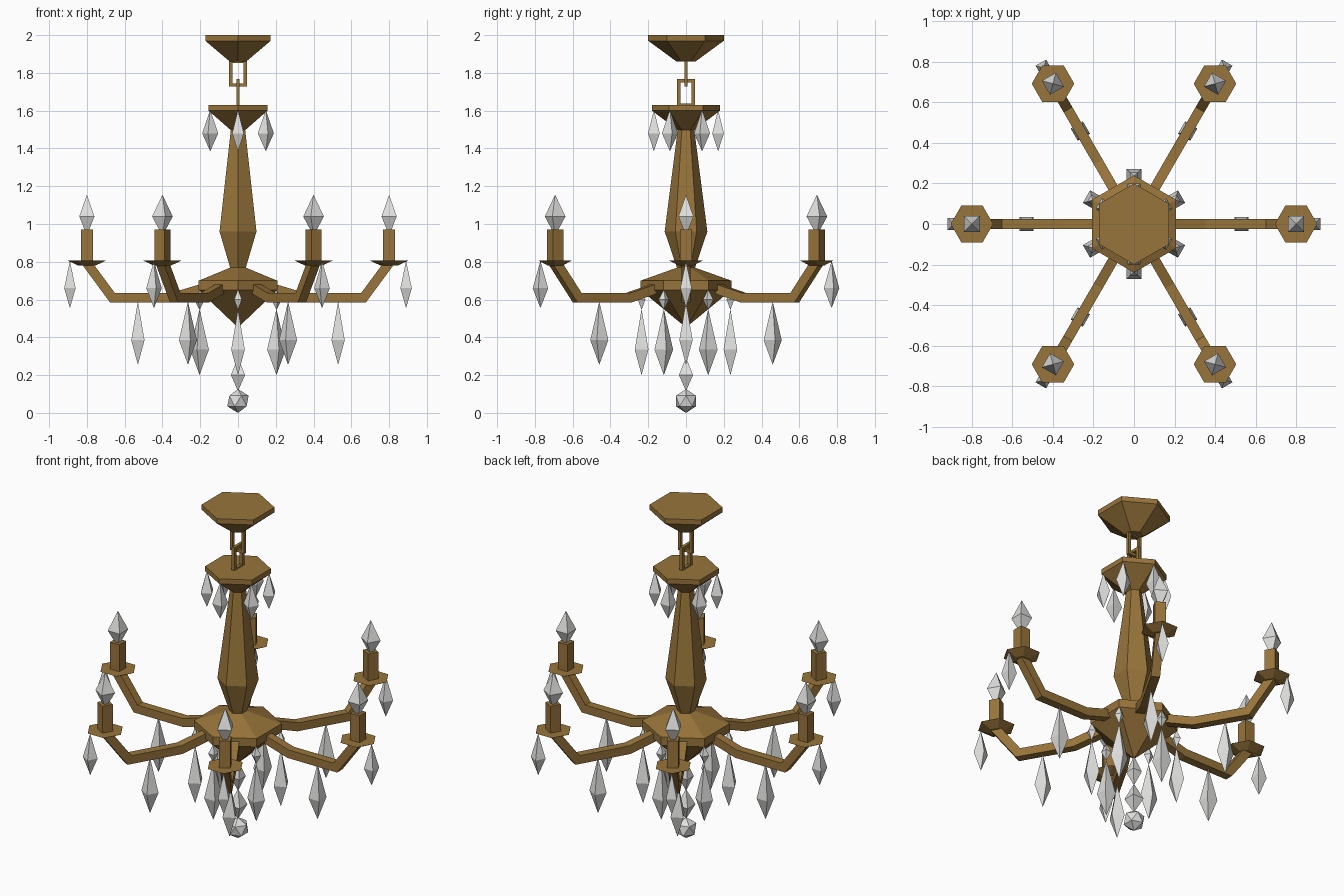
import bpy, bmesh, math
from mathutils import Vector, Matrix

if "Cube" in bpy.data.objects:
    bpy.data.objects.remove(bpy.data.objects["Cube"])


def material(name, rgb):
    m = bpy.data.materials.new(name)
    m.diffuse_color = (*rgb, 1)
    m.use_nodes = True
    m.node_tree.nodes["Principled BSDF"].inputs["Base Color"].default_value = m.diffuse_color
    return m


BRASS = material("aged_brass", (0.314, 0.176, 0.043))
GLASS = material("clear_crystal", (0.74, 0.74, 0.73))


def finish(name, bm, mat):
    bmesh.ops.recalc_face_normals(bm, faces=bm.faces)
    me = bpy.data.meshes.new(name)
    bm.to_mesh(me)
    bm.free()
    me.materials.append(mat)
    ob = bpy.data.objects.new(name, me)
    bpy.context.collection.objects.link(ob)
    return ob


def turned(name, profile, sides, mat, angle=0.0, radius=0.0, phase=0.0):
    """Faceted turned part from (r, z) points, set out at a polar position."""
    bm = bmesh.new()
    cx, cy = radius * math.cos(angle), radius * math.sin(angle)
    rings = []
    for r, z in profile:
        if r == 0:
            rings.append([bm.verts.new((cx, cy, z))] * sides)
        else:
            rings.append([bm.verts.new((cx + r * math.cos(angle + phase + math.tau * i / sides),
                                        cy + r * math.sin(angle + phase + math.tau * i / sides), z))
                          for i in range(sides)])
    for a, b in zip(rings, rings[1:]):
        for i in range(sides):
            j = (i + 1) % sides
            bm.faces.new(list(dict.fromkeys((a[i], a[j], b[j], b[i]))))
    for ring in (rings[0], rings[-1]):
        if ring[0] != ring[1]:
            bm.faces.new(ring)
    return finish(name, bm, mat)


def crystal(name, top, mid, bottom, half, angle=0.0, radius=0.0, neck=0.0):
    """Square double-pointed crystal, turned to face outwards."""
    k = math.sqrt(2)
    turned(name, [(0, top), (half * k, mid), (neck * k, bottom)], 4, GLASS, angle, radius, math.pi / 4)


def link(name, low, high, turn, half=0.047, bar=0.018):
    """Rectangular chain link made of four bars."""
    bm = bmesh.new()
    mid, h = (low + high) / 2, high - low
    off = half - bar / 2
    for x, z, w, t in ((-off, mid, bar, h), (off, mid, bar, h),
                       (0, low + bar / 2, 2 * half - 2 * bar, bar),
                       (0, high - bar / 2, 2 * half - 2 * bar, bar)):
        bmesh.ops.create_cube(bm, size=1, matrix=Matrix.Rotation(turn, 4, 'Z')
                              @ Matrix.Translation((x, 0, z)) @ Matrix.Diagonal((w, bar, t, 1)))
    finish(name, bm, BRASS)


def arm(name, angle, path, half=0.025):
    """Square bar swept along an (r, z) path with mitred bends."""
    bm = bmesh.new()
    pts = [Vector(p) for p in path]
    dirs = [(b - a).normalized() for a, b in zip(pts, pts[1:])]
    norms = [Vector((-d.y, d.x)) for d in dirs]
    rings = []
    for i, p in enumerate(pts):
        n0, n1 = norms[max(i - 1, 0)], norms[min(i, len(norms) - 1)]
        m = (n0 + n1).normalized()
        m *= half / m.dot(n0)
        rings.append([bm.verts.new((p.x + s * m.x, y, p.y + s * m.y))
                      for s, y in ((-1, -half), (-1, half), (1, half), (1, -half))])
    for a, b in zip(rings, rings[1:]):
        for i in range(4):
            j = (i + 1) % 4
            bm.faces.new((a[i], a[j], b[j], b[i]))
    bm.faces.new(rings[0])
    bm.faces.new(rings[-1])
    bm.transform(Matrix.Rotation(angle, 4, 'Z'))
    finish(name, bm, BRASS)


# Hexagonal central parts, corners towards +y and -y
Q = math.pi / 6
turned("ceiling_canopy", [(0.2, 2.0), (0.2, 1.97), (0.05, 1.86)], 6, BRASS, phase=Q)
link("upper_link", 1.727, 1.87, 0)
link("lower_link", 1.62, 1.768, math.pi / 2)
turned("upper_plate", [(0.18, 1.63), (0.18, 1.60), (0.035, 1.49)], 6, BRASS, phase=Q)
turned("column", [(0.04, 1.53), (0.113, 0.96), (0.045, 0.76)], 6, BRASS, phase=Q)
turned("hub", [(0.045, 0.77), (0.24, 0.70), (0.24, 0.65), (0.01, 0.46)], 6, BRASS, phase=Q)

# Centre drop and ball
crystal("centre_drop_upper", 0.47, 0.37, 0.285, 0.03)
crystal("centre_drop_lower", 0.295, 0.20, 0.115, 0.037)
bm = bmesh.new()
bmesh.ops.create_icosphere(bm, subdivisions=1, radius=0.063, matrix=Matrix.Translation((0, 0, 0.063)))
finish("bottom_ball", bm, GLASS)

for k in range(6):
    a = k * math.pi / 3
    c = a + Q
    # Arm with drip pan, candle and bulb
    arm(f"arm_{k}", a, [(0.15, 0.67), (0.35, 0.61), (0.665, 0.61), (0.80, 0.793)])
    turned(f"drip_pan_{k}", [(0.105, 0.808), (0.045, 0.78)], 6, BRASS, a, 0.80)
    turned(f"candle_{k}", [(0.0445, 0.97), (0.0445, 0.80)], 4, BRASS, a, 0.80, math.pi / 4)
    crystal(f"bulb_{k}", 1.155, 1.04, 0.968, 0.04, a, 0.80, neck=0.012)
    # Hanging crystals on the arm
    crystal(f"pan_crystal_{k}", 0.805, 0.66, 0.555, 0.03, a, 0.89)
    crystal(f"arm_crystal_{k}", 0.59, 0.385, 0.255, 0.035, a, 0.53)
    # Hanging crystals on the hub and upper plate corners
    crystal(f"hub_bead_{k}", 0.655, 0.60, 0.545, 0.02, c, 0.235)
    crystal(f"hub_crystal_{k}", 0.55, 0.335, 0.20, 0.036, c, 0.235)
    crystal(f"plate_crystal_{k}", 1.605, 1.48, 1.385, 0.031, c, 0.17)
